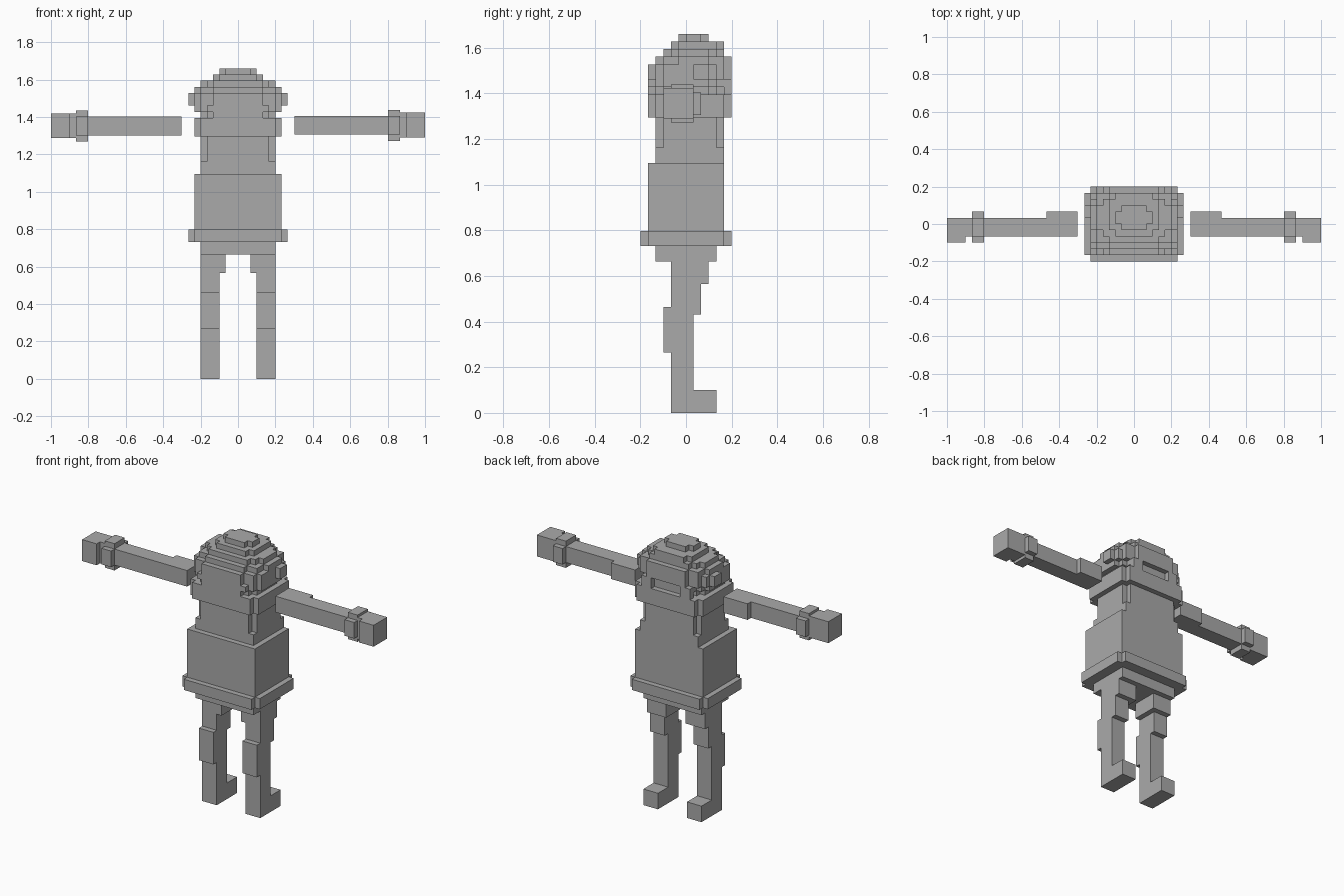
import bpy, bmesh
from mathutils import Vector

U = 0.0332  # block size

cube = bpy.data.objects.get("Cube")
if cube:
    bpy.data.objects.remove(cube)

grey = bpy.data.materials.new("plain grey")
grey.use_nodes = True
grey.diffuse_color = (0.4, 0.4, 0.4, 1)
grey.node_tree.nodes["Principled BSDF"].inputs["Base Color"].default_value = (0.4, 0.4, 0.4, 1)


def box(x0, x1, y0, y1, z0, z1):
    return {(x, y, z) for x in range(x0, x1) for y in range(y0, y1) for z in range(z0, z1)}


def wide(a, y0, y1, z0, z1):
    return box(-a, a, y0, y1, z0, z1)


def notched(a, y0, y1, z0, z1):
    """Box with its four upright corners cut by one block."""
    return wide(a, y0 + 1, y1 - 1, z0, z1) | wide(a - 1, y0, y1, z0, z1)


def rounded(a, y0, y1, z0, z1, power=3):
    """Blocks that fall inside a rounded rectangle."""
    mid, b = (y0 + y1) / 2, (y1 - y0) / 2
    return {c for c in wide(a, y0, y1, z0, z1)
            if abs((c[0] + 0.5) / a) ** power + abs((c[1] + 0.5 - mid) / b) ** power <= 1}


def flip(cells):
    return {(-1 - x, y, z) for x, y, z in cells}


def build(name, cells, offset=(0, 0, 0)):
    """Skin the outside of a set of blocks and merge flat areas."""
    bm = bmesh.new()
    verts = {}

    def corner(p):
        key = tuple(p)
        if key not in verts:
            verts[key] = bm.verts.new((Vector(p) + Vector(offset)) * U)
        return verts[key]

    for c in sorted(cells):
        for axis in range(3):
            u, w = (axis + 1) % 3, (axis + 2) % 3
            for side in (0, 1):
                n = list(c)
                n[axis] += 1 if side else -1
                if tuple(n) in cells:
                    continue
                quad = []
                for du, dw in ((0, 0), (1, 0), (1, 1), (0, 1)):
                    p = list(c)
                    p[axis] += side
                    p[u] += du
                    p[w] += dw
                    quad.append(corner(p))
                bm.faces.new(quad if side else quad[::-1])
    bmesh.ops.dissolve_limit(bm, angle_limit=0.01, verts=bm.verts[:], edges=bm.edges[:])
    mesh = bpy.data.meshes.new(name)
    bm.to_mesh(mesh)
    bm.free()
    mesh.materials.append(grey)
    obj = bpy.data.objects.new(name, mesh)
    bpy.context.collection.objects.link(obj)
    return obj


# Legs: foot, shin, calf, knee and thigh
leg = (box(3, 6, -2, 4, 0, 3) | box(3, 6, -2, 1, 3, 14) | box(3, 6, -3, 1, 8, 14)
       | box(3, 6, -2, 2, 13, 17) | box(2, 6, -2, 3, 17, 20))
build("left_leg", leg)
build("right_leg", flip(leg))

# Body: hips, hem, skirt and chest
build("hips", wide(6, -4, 4, 20, 22))
build("hem", notched(8, -6, 6, 22, 24))
build("skirt", wide(7, -5, 5, 24, 33))
build("chest", wide(6, -4, 5, 33, 35) | notched(6, -4, 5, 35, 39))

# Collar ring
build("collar", notched(7, -5, 6, 39, 42))

# Head with hair locks framing the face, ears and stepped hair dome
head = rounded(6, -5, 5, 42, 43) | rounded(7, -5, 5, 43, 44)
locks = box(3, 5, 5, 6, 42, 44)
head |= locks | flip(locks)
ear = box(6, 8, 1, 3, 44, 46)
build("head", head | ear | flip(ear) | rounded(7, -5, 6, 44, 46))
dome = rounded(7, -4, 6, 46, 47, 2.5) | rounded(6, -3, 5, 47, 48, 2.5)
dome |= rounded(4, -2, 5, 48, 49, 2.5) | rounded(3, -1, 3, 49, 50, 2)
build("hair", dome)

# Arms: forearm, shoulder, cuff and hand
sleeve = box(0, 17, -2, 1, 0, 3) | box(0, 5, -2, 2, 0, 3)
cuff = box(15, 17, -3, 2, 0, 3) | box(15, 17, -2, 1, -1, 4)
for name, mirror, x, z in (("left", False, 9.12, 39.3), ("right", True, -9.12, 39.2)):
    turn = flip if mirror else set
    build(name + "_sleeve", turn(sleeve | cuff), (x, 0, z))
    hand = build(name + "_hand", turn(box(18, 21, -3, 1, 0, 4) | box(17, 18, -2, 1, 0, 4)),
                 (x, 0, z - 0.45))
